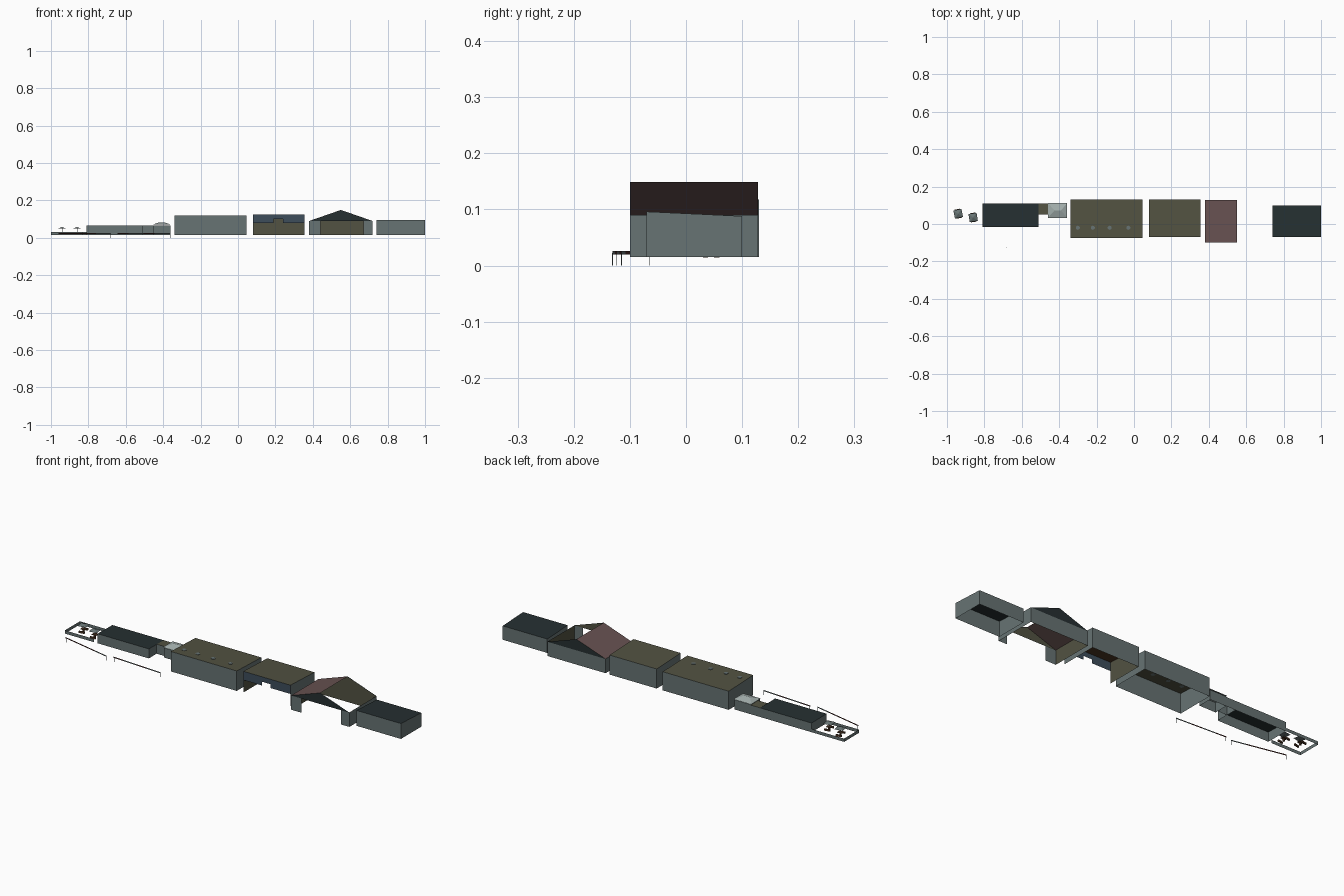
import bpy, bmesh, math
from mathutils import Vector

if "Cube" in bpy.data.objects:
    bpy.data.objects.remove(bpy.data.objects["Cube"])


def mat(name, r, g, b):
    m = bpy.data.materials.new(name)
    m.diffuse_color = (r, g, b, 1)
    m.use_nodes = True
    m.node_tree.nodes["Principled BSDF"].inputs["Base Color"].default_value = m.diffuse_color
    return m


WALL = mat("grey_wall", .135, .172, .172)
OLIVE = mat("olive", .084, .084, .054)
DARK = mat("dark_slate", .019, .029, .031)
PINK = mat("dusty_pink", .138, .085, .083)
BLUE = mat("slate_blue", .048, .075, .105)
BROWN = mat("wood_brown", .075, .037, .018)
PALE = mat("pale_grey", .36, .42, .41)
RED = mat("dark_red", .07, .023, .02)
Z0 = 0.015  # floor level of the buildings


def sheet(name, polys):
    """Object made of flat polygons: list of (points, material)."""
    bm = bmesh.new()
    me = bpy.data.meshes.new(name)
    mats = []
    for pts, m in polys:
        if m not in mats:
            mats.append(m)
            me.materials.append(m)
        f = bm.faces.new([bm.verts.new(p) for p in pts])
        f.material_index = mats.index(m)
    bmesh.ops.remove_doubles(bm, verts=bm.verts, dist=1e-5)
    bm.to_mesh(me)
    bm.free()
    ob = bpy.data.objects.new(name, me)
    bpy.context.collection.objects.link(ob)
    return ob


def shell(name, x0, x1, y0, y1, zf, zb, roof, front=True):
    """Open-bottomed building with a roof falling from front (zf) to back (zb)."""
    polys = [
        ([(x0, y1, Z0), (x0, y1, zb), (x1, y1, zb), (x1, y1, Z0)], WALL),
        ([(x0, y0, Z0), (x0, y0, zf), (x0, y1, zb), (x0, y1, Z0)], WALL),
        ([(x1, y0, Z0), (x1, y1, Z0), (x1, y1, zb), (x1, y0, zf)], WALL),
        ([(x0, y0, zf), (x1, y0, zf), (x1, y1, zb), (x0, y1, zb)], roof)]
    if front:
        polys.append(([(x0, y0, Z0), (x1, y0, Z0), (x1, y0, zf), (x0, y0, zf)], WALL))
    return sheet(name, polys)


def box(name, c, s, m, rot=0):
    bpy.ops.mesh.primitive_cube_add(size=1, location=c, rotation=(0, 0, rot))
    ob = bpy.context.object
    ob.name = name
    ob.scale = s
    ob.data.materials.append(m)
    return ob


def cone(name, n, r1, r2, d, c, m, rot=0):
    bpy.ops.mesh.primitive_cone_add(vertices=n, radius1=r1, radius2=r2, depth=d,
                                    location=c, rotation=(0, 0, rot))
    ob = bpy.context.object
    ob.name = name
    ob.data.materials.append(m)
    return ob


# Closed halls
shell("east_hall", .74, 1, -.07, .10, .096, .088, DARK)
shell("main_hall", -.34, .045, -.075, .13, .12, .113, OLIVE)
shell("low_hall", -.81, -.51, -.015, .11, .065, .063, DARK)
shell("link_block", -.51, -.455, .05, .11, .065, .063, OLIVE)
shell("pavilion", -.455, -.36, .035, .11, .066, .066, PALE)

# Pavilion hipped cap
hx0, hx1, hy0, hy1 = -.46, -.357, .033, .112
r0, r1 = (-.425, .0725, .082), (-.39, .0725, .082)
c = [(hx0, hy0, .07), (hx1, hy0, .07), (hx1, hy1, .07), (hx0, hy1, .07)]
sheet("pavilion_cap", [([c[0], c[1], r1, r0], PALE), ([c[2], c[3], r0, r1], PALE),
                       ([c[1], c[2], r1], PALE), ([c[3], c[0], r0], PALE)])

# Roof vents on the main hall
for x in (-.30, -.22, -.13, -.03):
    cone("roof_vent", 10, .011, .011, .003, (x, -.02, .119), WALL)

# Open-fronted hall: blue fascia with a notch, olive lining, wooden ceiling
x0, x1, y0, y1, zf, zb = .08, .355, -.07, .13, .126, .118
shell("open_hall", x0, x1, y0, y1, zf, zb, OLIVE, front=False)
sheet("open_hall_fascia", [
    ([(x0, y0, .08), (.19, y0, .08), (.19, y0, .10), (x0, y0, .10)], BLUE),
    ([(.24, y0, .08), (x1, y0, .08), (x1, y0, .10), (.24, y0, .10)], BLUE),
    ([(x0, y0, .10), (.19, y0, .10), (.24, y0, .10), (x1, y0, .10),
      (x1, y0, zf), (x0, y0, zf)], BLUE)])
e = .002
lx0, lx1, lb = x0 + e, x1 - e, y1 - e
sheet("open_hall_lining", [
    ([(lx0, lb, Z0), (lx1, lb, Z0), (lx1, lb, zb - e), (lx0, lb, zb - e)], OLIVE),
    ([(lx0, y0 + e, Z0), (lx0, lb, Z0), (lx0, lb, zb - e), (lx0, y0 + e, zf - e)], OLIVE),
    ([(lx1, y0 + e, Z0), (lx1, lb, Z0), (lx1, lb, zb - e), (lx1, y0 + e, zf - e)], OLIVE),
    ([(lx0, y0 + e, zf - e), (lx1, y0 + e, zf - e),
      (lx1, lb, zb - e), (lx0, lb, zb - e)], BROWN)])

# Gabled hall: west slope only, the east side of the roof is open
x0, x1, xm, y0, y1, ze, zr = .38, .72, .55, -.10, .128, .09, .149
polys = [([(x0, y0, ze), (xm, y0, zr), (xm, y1, zr), (x0, y1, ze)], PINK),
         ([(x0, y1, Z0), (x1, y1, Z0), (x1, y1, ze), (x0, y1, ze)], WALL)]
for y in (y0, y1):
    polys.append(([(x0, y, ze), (x1, y, ze), (xm, y, zr)], DARK))
for x in (x0, x1):
    polys.append(([(x, y0, Z0), (x, y1, Z0), (x, y1, ze), (x, y0, ze)], WALL))
piers = ((x0, .44), (.67, x1))
for a, b in piers:
    polys.append(([(a, y0, Z0), (b, y0, Z0), (b, y0, ze), (a, y0, ze)], WALL))
sheet("gabled_hall", polys)
a, b, f, k = x0 + e, x1 - e, y0 + e, y1 - e
lining = [([(a, k, Z0), (b, k, Z0), (b, k, ze), (xm, k, zr - e), (a, k, ze)], OLIVE),
          ([(a, f, ze), (b, f, ze), (xm, f, zr - e)], OLIVE)]
for x in (a, b):
    lining.append(([(x, f, Z0), (x, k, Z0), (x, k, ze), (x, f, ze)], OLIVE))
sheet("gabled_hall_lining", lining)

# Patio wall around the tables
path = [(-.83, -.015), (-1, -.015), (-1, .11), (-.81, .11)]
sheet("patio_wall", [([(*p, Z0), (*q, Z0), (*q, .032), (*p, .032)], WALL)
                     for p, q in zip(path, path[1:])])

# Tables with benches and parasols
for x, y, r in ((-.94, .055, .2), (-.86, .035, .15)):
    box("table", (x, y, .029), (.026, .018, .003), BROWN, r)
    box("table_leg", (x, y, .021), (.008, .008, .013), BROWN, r)
    for s in (-1, 1):
        off = Vector((-math.sin(r), math.cos(r))) * .021 * s
        box("bench", (x + off.x, y + off.y, .02), (.03, .007, .009), BROWN, r)
    cone("parasol_pole", 6, .0012, .0012, .03, (x, y, .04), PALE)
    cone("parasol", 4, .031, .002, .008, (x, y, .053), WALL, r + math.pi / 4)

# Striped street barriers on thin posts
for start, end, stops in (((-.96, -.065), (-.68, -.125), (0, .72, 1)),
                          ((-.645, -.115), (-.36, -.131), (0, .21, .49, .7, 1))):
    p, q = Vector(start), Vector(end)
    strips = []
    for i, (s, t) in enumerate(zip(stops, stops[1:])):
        u, v = p.lerp(q, s), p.lerp(q, t)
        strips.append(([(*u, .02), (*v, .02), (*v, .026), (*u, .026)],
                       WALL if i % 2 else RED))
    sheet("barrier_rail", strips)
    for t in (.01, .99):
        u = p.lerp(q, t)
        box("barrier_post", (u.x, u.y, .011), (.0015, .0015, .022), WALL)
